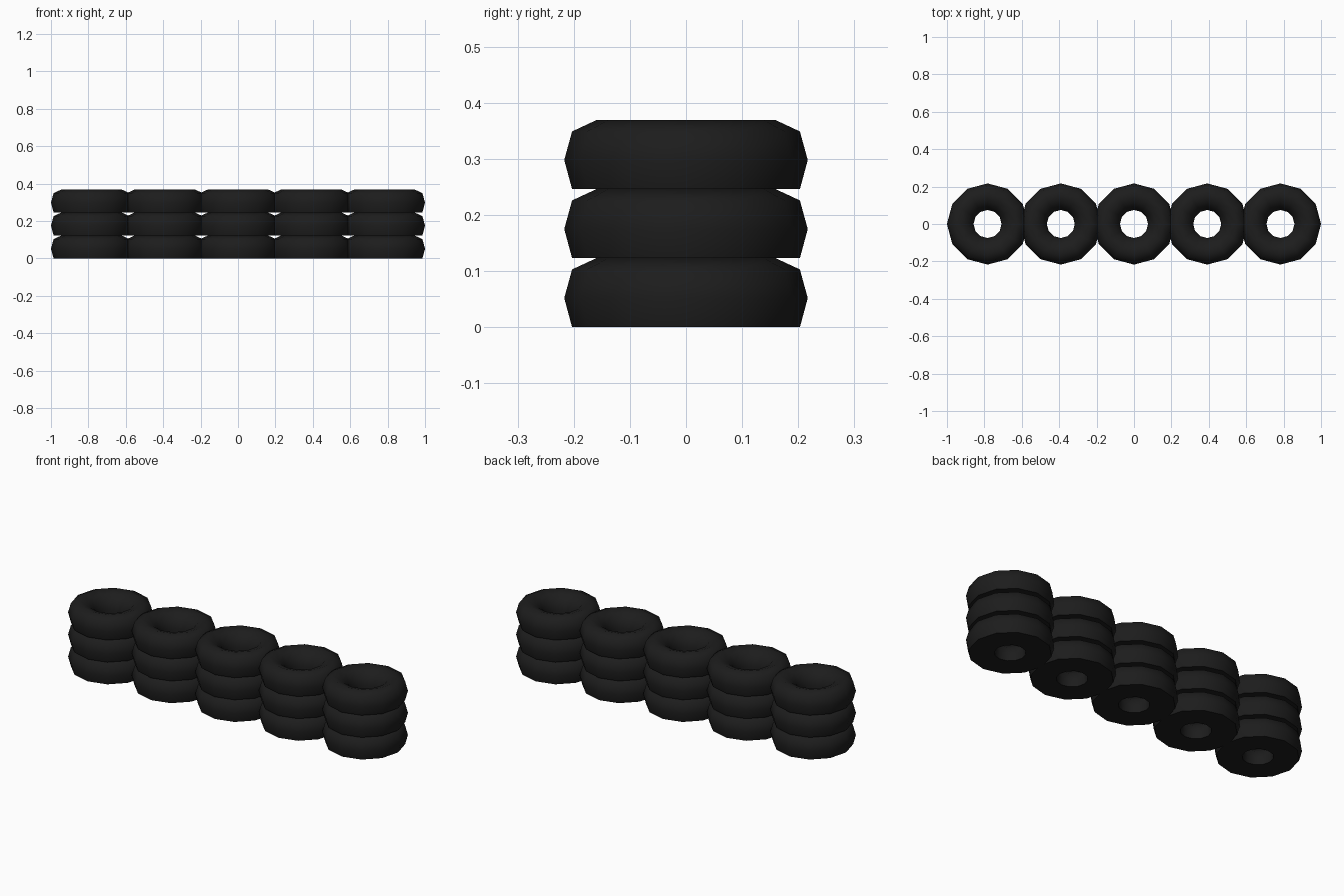
import bpy, bmesh
from math import cos, sin, pi, radians

if "Cube" in bpy.data.objects:
    bpy.data.objects.remove(bpy.data.objects["Cube"])

SIDES = 12
PITCH_X, PITCH_Z = 0.3915, 0.123
# Tyre cross-section (radius, height): flat base, bulging wall, rounded crown, hole
PROFILE = [(0.077, 0.0), (0.203, 0.0), (0.217, 0.052), (0.203, 0.103),
           (0.160, 0.123), (0.118, 0.110), (0.086, 0.080), (0.075, 0.040)]

rubber = bpy.data.materials.new("black_rubber")
rubber.diffuse_color = (0.012, 0.012, 0.012, 1)
rubber.use_nodes = True
rubber.node_tree.nodes["Principled BSDF"].inputs["Base Color"].default_value = rubber.diffuse_color


def tyre_mesh():
    bm = bmesh.new()
    rings = [[bm.verts.new((r * cos(2 * pi * i / SIDES), r * sin(2 * pi * i / SIDES), z))
              for r, z in PROFILE] for i in range(SIDES)]
    n = len(PROFILE)
    for i in range(SIDES):
        a, b = rings[i], rings[(i + 1) % SIDES]
        for j in range(n):
            k = (j + 1) % n
            bm.faces.new((a[j], b[j], b[k], a[k]))
    bmesh.ops.recalc_face_normals(bm, faces=bm.faces)
    # Smooth rubber with a crisp edge around the flat base
    for f in bm.faces:
        f.smooth = True
    for e in bm.edges:
        e.smooth = e.calc_face_angle(0) < radians(65)
    me = bpy.data.meshes.new("tyre")
    bm.to_mesh(me)
    bm.free()
    me.materials.append(rubber)
    return me


# Five stacks of three tyres
mesh = tyre_mesh()
for col in range(5):
    for row in range(3):
        ob = bpy.data.objects.new(f"tyre_stack_{col + 1}_layer_{row + 1}", mesh)
        ob.location = ((col - 2) * PITCH_X, 0, row * PITCH_Z)
        bpy.context.collection.objects.link(ob)
